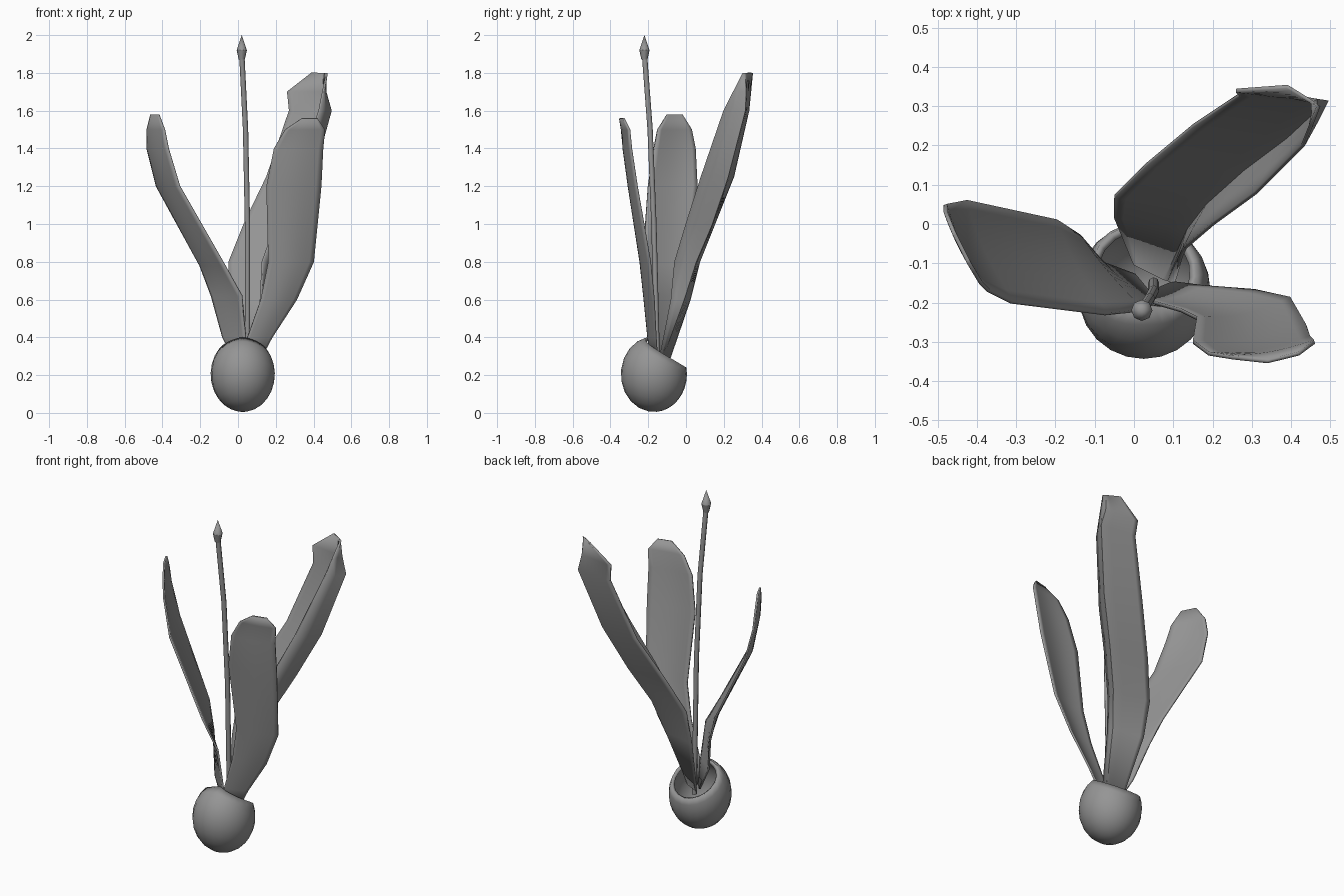
import bpy, bmesh, math
from mathutils import Vector, Matrix

cube = bpy.data.objects.get("Cube")
if cube:
    bpy.data.objects.remove(cube, do_unlink=True)

SHADE = (.3, .3, .3, 1)
grey = bpy.data.materials.new("plain_grey")
grey.use_nodes = True
grey.diffuse_color = SHADE
grey.node_tree.nodes["Principled BSDF"].inputs["Base Color"].default_value = SHADE


def finish(name, bm, thickness=0, offset=0, angle=40):
    """Turn a bmesh into a smooth-shaded object, optionally given thickness."""
    bmesh.ops.recalc_face_normals(bm, faces=bm.faces)
    mesh = bpy.data.meshes.new(name)
    bm.to_mesh(mesh)
    bm.free()
    mesh.materials.append(grey)
    obj = bpy.data.objects.new(name, mesh)
    bpy.context.collection.objects.link(obj)
    if thickness:
        solidify = obj.modifiers.new("thickness", "SOLIDIFY")
        solidify.thickness = thickness
        solidify.offset = offset
    bpy.ops.object.select_all(action="DESELECT")
    obj.select_set(True)
    bpy.context.view_layer.objects.active = obj
    bpy.ops.object.shade_smooth_by_angle(angle=math.radians(angle))


def bridge(bm, rows, closed=False):
    """Join neighbouring rows of vertices with quads."""
    for lower, upper in zip(rows, rows[1:]):
        count = len(lower)
        for i in range(count if closed else count - 1):
            j = (i + 1) % count
            bm.faces.new((lower[i], lower[j], upper[j], upper[i]))


def shallow(t):
    """Gently rounded cross-section."""
    return math.sin(math.pi * t)


def folded(t):
    """Cross-section with a broad floor and a steep side wall."""
    return min(t / .8, (1 - t) / .2)


def petal(name, section, outward, stations, across=10):
    """Loft a blade between two edges; stations are (z, x, y of one edge, x, y of the other)."""
    bm = bmesh.new()
    rows = []
    for k, (z, left_x, left_y, right_x, right_y) in enumerate(stations):
        left, right = Vector((left_x, left_y, z)), Vector((right_x, right_y, z))
        bulge = Vector(outward) * math.sin(math.pi * k / (len(stations) - 1))
        rows.append([bm.verts.new(left.lerp(right, i / across) + bulge * section(i / across))
                     for i in range(across + 1)])
    bridge(bm, rows)
    finish(name, bm, thickness=.01)


# Petals
petal("right_petal", shallow, (-.02, .01, 0), [
    (.25, 0, -.13, .05, -.19),
    (.4, -.08, -.1, .04, -.2),
    (.62, -.14, -.03, .02, -.22),
    (.78, -.2, .01, -.07, -.23),
    (1.2, -.43, .06, -.31, -.2),
    (1.4, -.48, .05, -.37, -.17),
    (1.5, -.48, .03, -.39, -.15),
    (1.58, -.46, -.02, -.42, -.1)])

petal("left_petal", shallow, (0, -.02, 0), [
    (.25, .03, -.18, .1, -.15),
    (.4, .05, -.2, .18, -.16),
    (.6, .12, -.22, .31, -.17),
    (.8, .16, -.24, .4, -.19),
    (1.2, .15, -.3, .44, -.26),
    (1.4, .19, -.33, .45, -.29),
    (1.5, .25, -.34, .46, -.3),
    (1.56, .34, -.35, .42, -.33)])

petal("back_petal", folded, (.12, .11, 0), [
    (.25, 0, -.1, .1, -.15),
    (.6, -.05, .02, .12, -.08),
    (.8, -.05, .07, .13, -.06),
    (1, .03, .15, .2, 0),
    (1.25, .15, .25, .31, .08),
    (1.6, .27, .33, .43, .2),
    (1.7, .26, .34, .45, .25),
    (1.8, .39, .35, .47, .3)])

# Stamen stalk: a thin round tube along a bent path
path = bpy.data.curves.new("stamen_stalk", "CURVE")
path.dimensions = "3D"
path.bevel_depth = .014
path.bevel_resolution = 2
path.materials.append(grey)
spline = path.splines.new("POLY")
bends = [(.05, -.15, .2), (.05, -.17, 1), (.04, -.19, 1.5), (.02, -.22, 1.9)]
spline.points.add(len(bends) - 1)
for point, bend in zip(spline.points, bends):
    point.co = (*bend, 1)
bpy.context.collection.objects.link(bpy.data.objects.new("stamen_stalk", path))

# Stamen head: a short flare under a pointed tip
bm = bmesh.new()
for bottom, top, base_z, tip_z in [(.016, .027, 1.87, 1.92), (.027, 0, 1.92, 2)]:
    bmesh.ops.create_cone(bm, segments=8, radius1=bottom, radius2=top, depth=tip_z - base_z,
                          matrix=Matrix.Translation((.02, -.22, (base_z + tip_z) / 2)))
finish("stamen_head", bm, angle=60)

# Cup: an egg whose rim sweeps from a hood at the front down to the back
bm = bmesh.new()
SIDES, LEVELS = 24, 10
rings = []
for k in range(LEVELS):
    ring = []
    for i in range(SIDES):
        around = i * math.tau / SIDES
        rim = math.radians(46 + 34 * math.sin(around))
        polar = math.pi + (rim - math.pi) * (k + .5) / (LEVELS - .5)
        ring.append(bm.verts.new((.025 + .17 * math.sin(polar) * math.cos(around),
                                  -.17 + .175 * math.sin(polar) * math.sin(around),
                                  .205 + .2 * math.cos(polar))))
    rings.append(ring)
bridge(bm, rings, closed=True)
bm.faces.new(rings[0])
finish("cup", bm, thickness=.02, offset=-1, angle=60)
